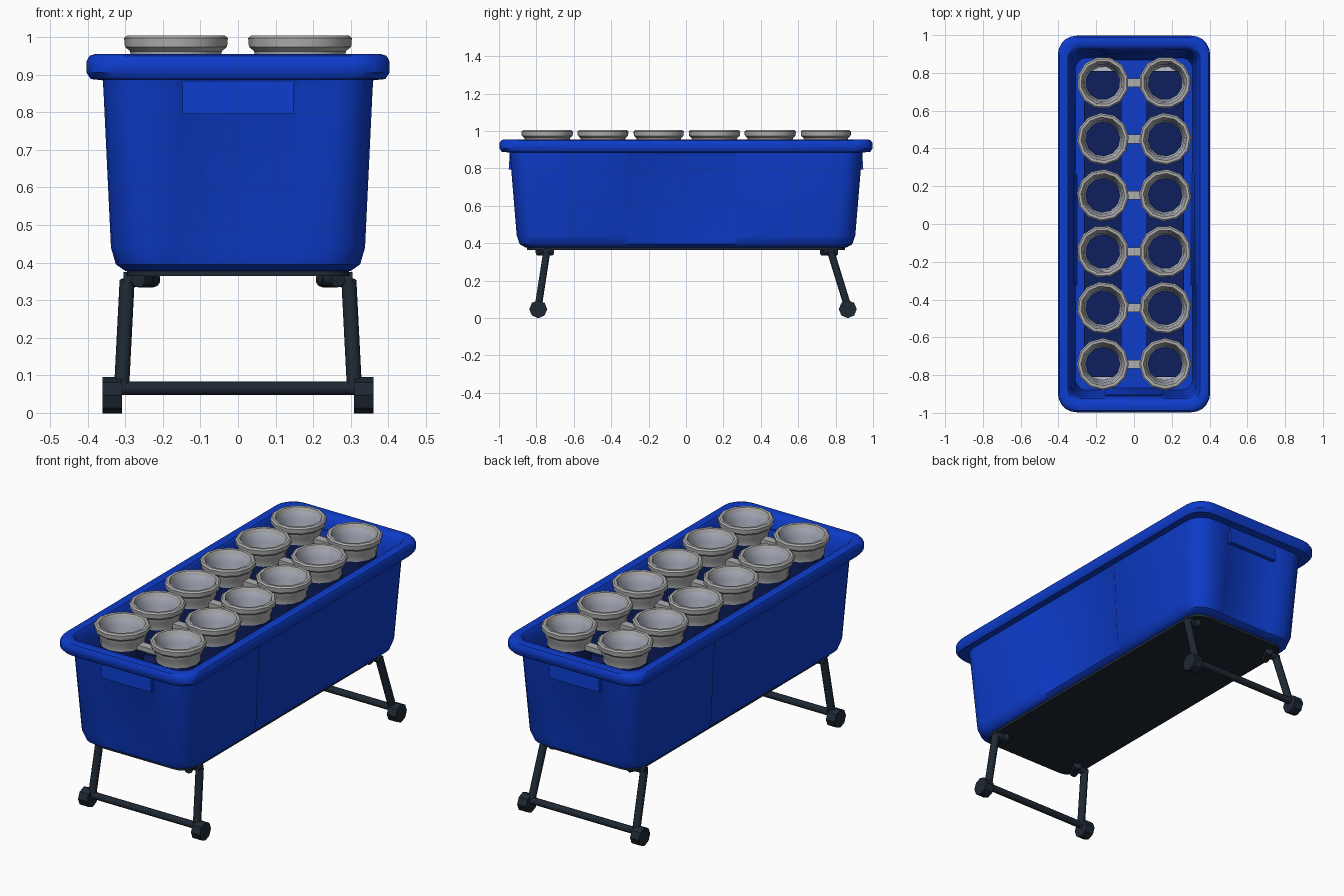
import bpy, bmesh
from math import cos, sin, pi, radians
from mathutils import Vector

if "Cube" in bpy.data.objects:
    bpy.data.objects.remove(bpy.data.objects["Cube"])


def material(name, r, g, b):
    m = bpy.data.materials.new(name)
    m.use_nodes = True
    m.diffuse_color = (r, g, b, 1)
    m.node_tree.nodes["Principled BSDF"].inputs["Base Color"].default_value = (r, g, b, 1)
    return m


BLUE = material("tub blue", 0.004, 0.045, 0.6)
NAVY = material("dark navy", 0.004, 0.013, 0.11)
GREY = material("cup grey", 0.43, 0.43, 0.43)
PALE = material("cup lining", 0.48, 0.51, 0.6)
SLATE = material("slate metal", 0.013, 0.022, 0.034)


def finish(bm, name, *mats, angle=40):
    bmesh.ops.recalc_face_normals(bm, faces=bm.faces)
    me = bpy.data.meshes.new(name)
    bm.to_mesh(me)
    bm.free()
    ob = bpy.data.objects.new(name, me)
    bpy.context.collection.objects.link(ob)
    for m in mats:
        me.materials.append(m)
    bpy.ops.object.select_all(action='DESELECT')
    ob.select_set(True)
    bpy.context.view_layer.objects.active = ob
    bpy.ops.object.shade_smooth_by_angle(angle=radians(angle))
    return ob


def loft(bm, rings):
    """Skin a list of equal rings and cap both ends."""
    loops = [[bm.verts.new(p) for p in ring] for ring in rings]
    n = len(loops[0])
    for a, b in zip(loops, loops[1:]):
        for i in range(n):
            bm.faces.new((a[i], a[(i + 1) % n], b[(i + 1) % n], b[i]))
    bm.faces.new(loops[0])
    bm.faces.new(loops[-1])


def tub_ring(hx, hy, r, z, step):
    """Rounded rectangle with a shallow recessed panel on every side."""
    side = [(-0.33, 0), (-0.315, step), (0.255, step), (0.27, 0)]
    end = [(-0.165, 0), (-0.15, step), (0.15, step), (0.165, 0)]
    pts = []

    def corner(sx, sy, start):
        for i in range(6):
            a = start + i * pi / 10
            pts.append((sx * (hx - r) + r * cos(a), sy * (hy - r) + r * sin(a), z))

    pts += [(hx - d, y, z) for y, d in side]
    corner(1, 1, 0)
    pts += [(x, hy - d, z) for x, d in reversed(end)]
    corner(-1, 1, pi / 2)
    pts += [(-hx + d, y, z) for y, d in reversed(side)]
    corner(-1, -1, pi)
    pts += [(x, -hy + d, z) for x, d in end]
    corner(1, -1, 1.5 * pi)
    return pts


def box(name, centre, size, mat):
    bm = bmesh.new()
    bmesh.ops.create_cube(bm, size=1)
    for v in bm.verts:
        v.co = Vector(centre) + Vector(a * b for a, b in zip(v.co, size))
    return finish(bm, name, mat)


def rod(name, a, b, radius, mat, sides=10):
    a, b = Vector(a), Vector(b)
    bm = bmesh.new()
    bmesh.ops.create_cone(bm, cap_ends=True, segments=sides, radius1=radius,
                          radius2=radius, depth=(b - a).length)
    turn = (b - a).to_track_quat('Z', 'Y')
    for v in bm.verts:
        v.co = (a + b) / 2 + turn @ v.co
    return finish(bm, name, mat)


# Tub: outer wall, rolled rim, inner wall and floor in one skin
bm = bmesh.new()
loft(bm, [tub_ring(*s) for s in (
    (0.30, 0.86, 0.09, 0.378, 0),
    (0.325, 0.89, 0.10, 0.395, 0.004),
    (0.338, 0.905, 0.10, 0.44, 0.010),
    (0.358, 0.94, 0.10, 0.86, 0.010),
    (0.36, 0.945, 0.10, 0.885, 0),
    (0.392, 0.985, 0.10, 0.888, 0),
    (0.403, 0.997, 0.10, 0.905, 0),
    (0.403, 0.997, 0.10, 0.935, 0),
    (0.395, 0.988, 0.10, 0.950, 0),
    (0.378, 0.97, 0.09, 0.955, 0),
    (0.350, 0.94, 0.07, 0.951, 0),
    (0.338, 0.925, 0.06, 0.935, 0),
    (0.330, 0.915, 0.06, 0.86, 0.012),
    (0.310, 0.88, 0.06, 0.43, 0.012))])
finish(bm, "tub", BLUE)

# Hand grips under the rim at both ends
for name, s in (("front_grip", -1), ("back_grip", 1)):
    ob = box(name, (0, s * 0.93, 0.84), (0.295, 0.036, 0.09), BLUE)
    for v in ob.data.vertices:
        if v.co.z > 0.84:
            v.co.y -= s * 0.006

# Dark underside plate
bm = bmesh.new()
loft(bm, [tub_ring(0.295, 0.85, 0.08, z, 0) for z in (0.364, 0.379)])
finish(bm, "base_plate", SLATE)

# Cups: two columns of six, each a turned profile
CUP = ((0.090, 0.43), (0.110, 0.90), (0.110, 0.925), (0.120, 0.945), (0.122, 0.962),
       (0.136, 0.974), (0.138, 0.997), (0.130, 1.004), (0.116, 1.003),
       (0.107, 0.985), (0.100, 0.94), (0.086, 0.66))


def cup(name, cx, cy, turn):
    bm = bmesh.new()
    n = 12
    loft(bm, [[(cx + r * cos(turn + i * 2 * pi / n), cy + r * sin(turn + i * 2 * pi / n), z)
               for i in range(n)] for r, z in CUP])
    for f in bm.faces:
        c = f.calc_center_median()
        radius = Vector((c.x - cx, c.y - cy)).length
        if radius < 0.104 and c.z > 0.65 and not (radius > 0.09 and c.z < 0.75):
            f.material_index = 1
        if c.z < 0.9 and f.normal.length >= 0 and min(v.co.z for v in f.verts) < 0.5:
            f.material_index = 2
    finish(bm, name, GREY, PALE, NAVY, angle=35)


for side, cx in (("right", -0.165), ("left", 0.165)):
    for row in range(6):
        cup(f"{side}_cup_{row + 1}", cx, -0.742 + row * 0.298, 0.15 * row)
    # Dark carrier running under each column
    box(f"{side}_cup_carrier", (cx, 0, 0.59), (0.20, 1.62, 0.34), NAVY)

# Short links joining the cups of each pair
for row in range(6):
    box(f"cup_link_{row + 1}", (0, -0.742 + row * 0.298, 0.91), (0.13, 0.045, 0.025), GREY)

# Folding leg frames at both ends
for end, top, foot in (("front", -0.745, -0.79), ("back", 0.775, 0.865)):
    for side, s in (("left", 1), ("right", -1)):
        elbow = (s * 0.295, top, 0.352)
        rod(f"{end}_{side}_leg", (s * 0.31, foot, 0.06), elbow, 0.02, SLATE)
        rod(f"{end}_{side}_elbow", (s * 0.305, top, 0.355), (s * 0.225, top, 0.355), 0.02, SLATE)
        rod(f"{end}_{side}_pivot", (s * 0.265, top - 0.05, 0.355),
            (s * 0.225, top + 0.03, 0.355), 0.021, SLATE)
        rod(f"{end}_{side}_foot", (s * 0.308, foot, 0.047), (s * 0.36, foot, 0.047),
            0.048, SLATE, sides=8)
    rod(f"{end}_cross_bar", (-0.32, foot, 0.065), (0.32, foot, 0.065), 0.018, SLATE)
